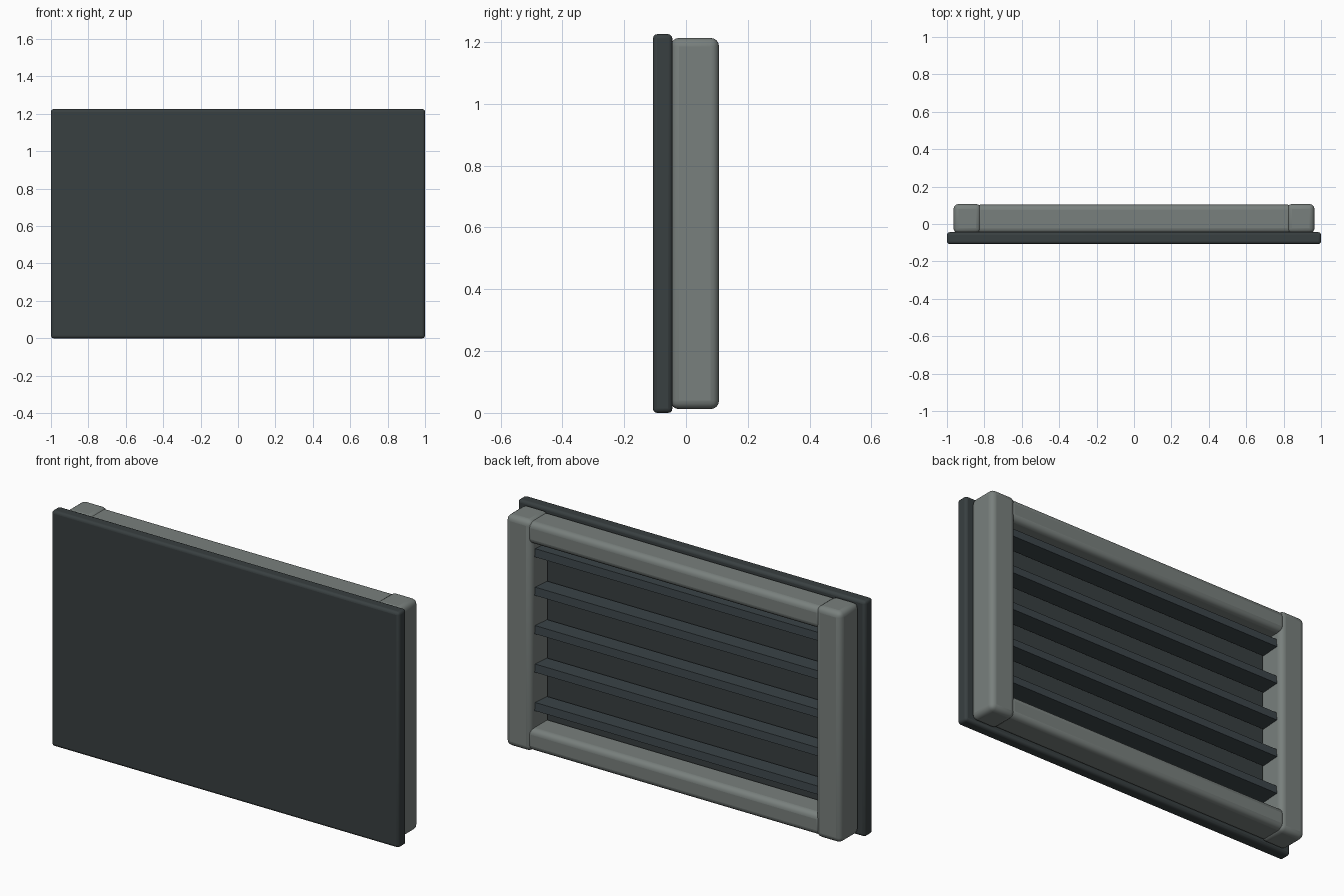
import bpy, math

if "Cube" in bpy.data.objects:
    bpy.data.objects.remove(bpy.data.objects["Cube"])


def material(name, rgb):
    m = bpy.data.materials.new(name)
    m.diffuse_color = (*rgb, 1)
    m.use_nodes = True
    m.node_tree.nodes["Principled BSDF"].inputs["Base Color"].default_value = m.diffuse_color
    return m


DARK = material("dark_panel", (0.040, 0.050, 0.052))
GREY = material("grey_frame", (0.19, 0.215, 0.205))
SLATE = material("slate_slat", (0.045, 0.060, 0.067))


def box(name, lo, hi, mat, bevel=0.0, segments=3, tilt=0.0):
    centre = [(a + b) / 2 for a, b in zip(lo, hi)]
    bpy.ops.mesh.primitive_cube_add(size=1, location=centre)
    ob = bpy.context.object
    ob.name = name
    ob.scale = [b - a for a, b in zip(lo, hi)]
    bpy.ops.object.transform_apply(location=False, rotation=False, scale=True)
    ob.rotation_euler.x = tilt
    ob.data.materials.append(mat)
    if bevel:
        mod = ob.modifiers.new("rounded_edges", 'BEVEL')
        mod.width = bevel
        mod.segments = segments
        bpy.ops.object.shade_smooth_by_angle(angle=math.radians(35))
    return ob


# front panel
box("front_panel", (-1, -0.107, 0), (1, -0.044, 1.225), DARK, 0.014)

# upright frame members
for side, x0, x1 in (("left", -0.965, -0.818), ("right", 0.818, 0.965)):
    box(side + "_stile", (x0, -0.05, 0.012), (x1, 0.107, 1.213), GREY, 0.028, 4)

# horizontal frame members, tucked between the uprights
for side, z0, z1 in (("bottom", 0.019, 0.132), ("top", 1.093, 1.206)):
    box(side + "_rail", (-0.85, -0.05, z0), (0.85, 0.103, z1), GREY, 0.028, 4)

# slats across the back of the panel
for i in range(5):
    z = 0.237 + 0.2 * i
    box(f"slat_{i + 1}", (-0.83, -0.026, z - 0.021), (0.83, 0.074, z + 0.021),
        SLATE, tilt=math.radians(4))
